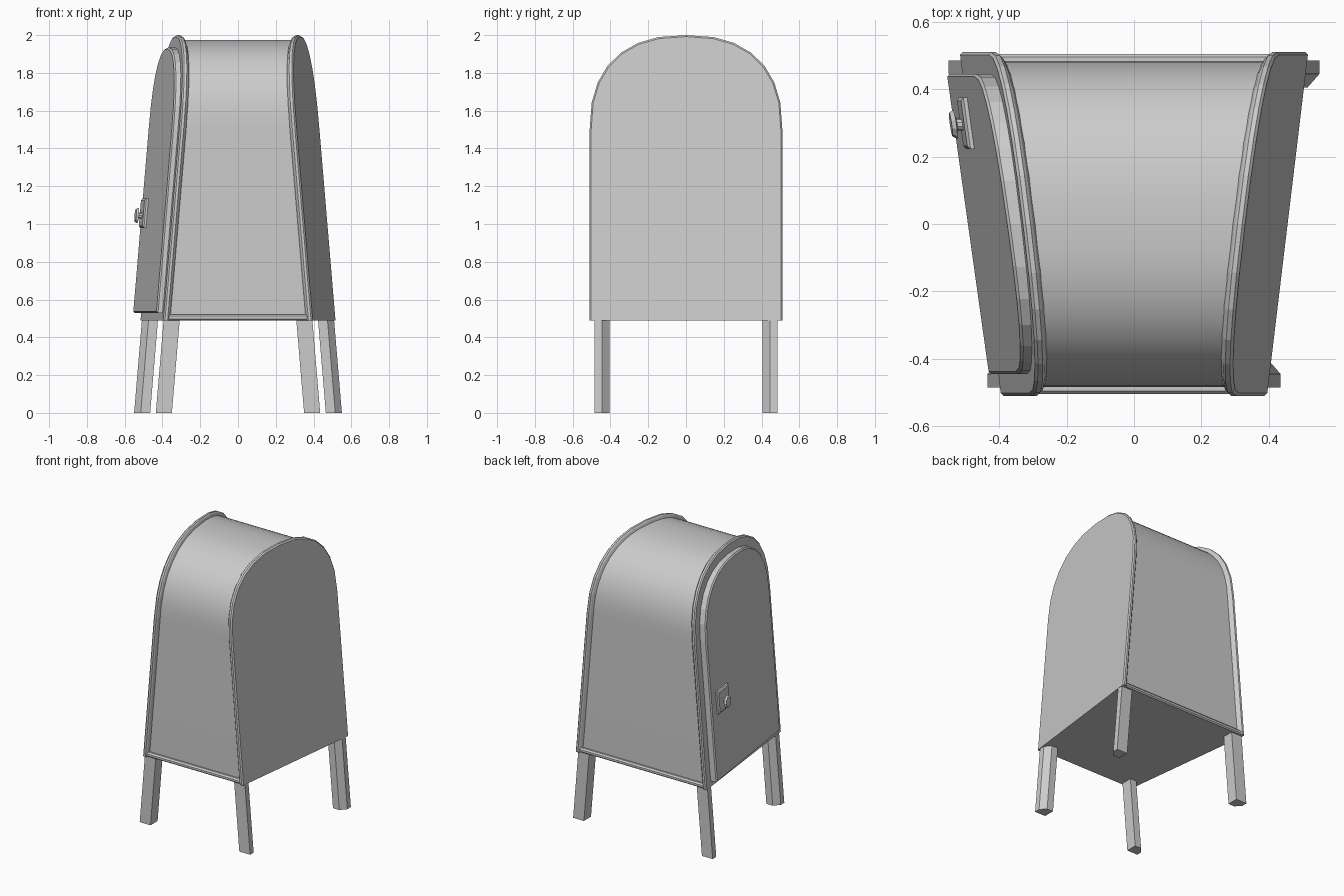
import bpy, bmesh, math

cube = bpy.data.objects.get("Cube")
if cube:
    bpy.data.objects.remove(cube, do_unlink=True)

grey = bpy.data.materials.new("painted_grey")
grey.use_nodes = True
grey.diffuse_color = (0.6, 0.6, 0.6, 1)
grey.node_tree.nodes["Principled BSDF"].inputs["Base Color"].default_value = (0.6, 0.6, 0.6, 1)

BASE = 0.49


def side_x(y, z):
    """Half width of the tapered box at a given depth and height."""
    return 0.455 + 0.12 * y - 0.084 * (z - 0.5)


def arch(half, top, base=BASE, spring=1.5, steps=14):
    """Round-topped outline in y and z, from the front foot to the back foot."""
    pts = [(-half, base)]
    for i in range(steps + 1):
        a = math.pi * (1 - i / steps)
        c, s = math.cos(a), math.sin(a)
        pts.append((math.copysign(abs(c) ** (2 / 2.4), c) * half,
                    spring + (top - spring) * abs(s) ** (2 / 2.4)))
    return pts + [(half, base)]


def loft(name, rings, smooth=False):
    """Skin closed rings of equal length and cap both ends."""
    bm = bmesh.new()
    loops = [[bm.verts.new(p) for p in ring] for ring in rings]
    n = len(loops[0])
    for a, b in zip(loops, loops[1:]):
        for i in range(n):
            j = (i + 1) % n
            bm.faces.new((a[i], a[j], b[j], b[i]))
    bm.faces.new(loops[0])
    bm.faces.new(loops[-1])
    bmesh.ops.recalc_face_normals(bm, faces=bm.faces)
    mesh = bpy.data.meshes.new(name)
    bm.to_mesh(mesh)
    bm.free()
    mesh.materials.append(grey)
    obj = bpy.data.objects.new(name, mesh)
    bpy.context.collection.objects.link(obj)
    if smooth:
        bpy.ops.object.select_all(action="DESELECT")
        obj.select_set(True)
        bpy.context.view_layer.objects.active = obj
        bpy.ops.object.shade_smooth_by_angle(angle=math.radians(30))
    return obj


def on_side(side, outline, offset, flare=0.0):
    """Lay an outline on the slanted side, pushed out by an offset."""
    return [(side * (side_x(y, z) + offset + flare * y), y, z) for y, z in outline]


# Main box with the rounded roof
shell = arch(0.483, 1.975, steps=32)
loft("body", [on_side(-1, shell, -0.02), on_side(1, shell, -0.02)], smooth=True)

# Rounded rims around both end panels
for side, label in ((1, "left"), (-1, "right")):
    rings = [on_side(side, arch(0.51 - d, 2.0 - d), off)
             for off, d in ((0, 0.008), (-0.008, 0), (-0.022, 0), (-0.03, 0.008), (-0.04, 0.03))]
    loft(label + "_rim", rings)

# Bars along the lower front and back edges
for s, label in ((-1, "front"), (1, "back")):
    section = [(0.47, BASE), (0.495, BASE), (0.504, 0.498), (0.504, 0.512),
               (0.495, 0.522), (0.47, 0.522)]
    section = [(s * y, z) for y, z in section]
    loft(label + "_lower_bar", [on_side(-1, section, -0.015), on_side(1, section, -0.015)])

# Splayed legs with a chamfered inner corner
for side, side_label in ((1, "left"), (-1, "right")):
    for s, label, x in ((-1, "front", 0.435), (1, "back", 0.55)):
        foot = [(x, 0.485), (x, 0.445), (x - 0.035, 0.405),
                (x - 0.085, 0.405), (x - 0.085, 0.485)]
        loft(label + "_" + side_label + "_leg",
             [[(side * (px - 0.084 * z), s * y, z) for px, y in foot] for z in (0, 0.5)])

# Door panel on the right side
door_rings = [on_side(-1, arch(0.445 - d, 1.935 - d, 0.53 + d), off, flare)
              for off, d, flare in ((-0.01, 0, 0), (0.033, 0, 0.02), (0.041, 0.008, 0.02))]
loft("door", door_rings)

# Door latch: back plate, stem and turning knob
plate = [(0.222, 0.98), (0.375, 0.98), (0.375, 1.135), (0.222, 1.135)]
small = [(0.232, 0.99), (0.365, 0.99), (0.365, 1.125), (0.232, 1.125)]
loft("latch_plate", [on_side(-1, plate, 0.03, 0.02), on_side(-1, plate, 0.052, 0.02),
                     on_side(-1, small, 0.06, 0.02)])


def disc(radius, sides=10):
    return [(0.295 + radius * math.cos(2 * math.pi * i / sides),
             1.045 + radius * math.sin(2 * math.pi * i / sides)) for i in range(sides)]


loft("latch_knob", [on_side(-1, disc(r), off, 0.02)
                    for r, off in ((0.018, 0.05), (0.018, 0.075), (0.043, 0.08), (0.035, 0.093))])
